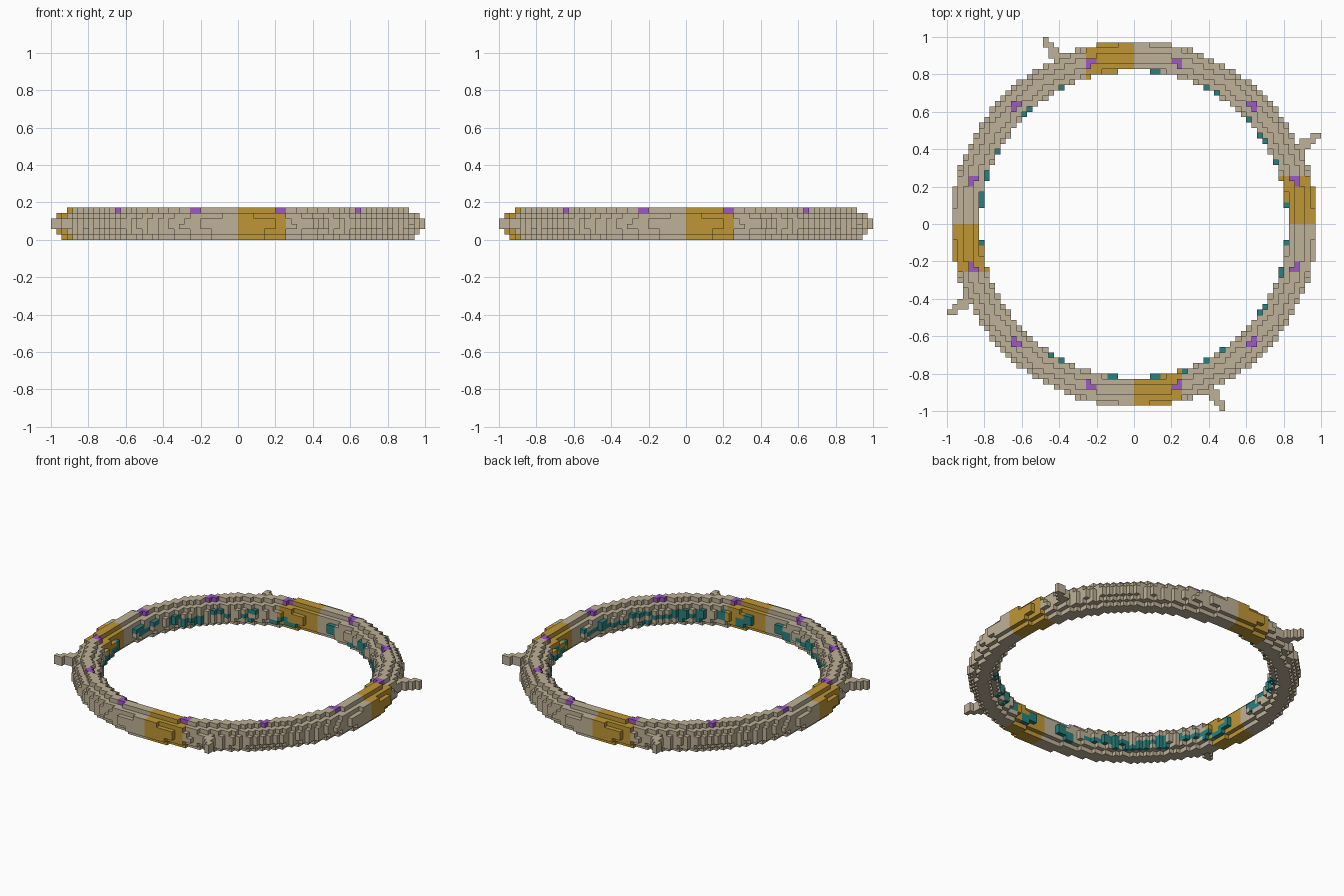
import bpy, bmesh, math, random
from mathutils import Vector

random.seed(4)
cube = bpy.data.objects.get("Cube")
if cube:
    bpy.data.objects.remove(cube, do_unlink=True)

HALF = 35                  # blocks from centre to the prong tips
SIZE = 1 / HALF            # edge of one block
LAYERS = 6
RING, TUBE, MID = 31.4, 2.8, 2.87   # torus measures in blocks


def material(name, r, g, b):
    mat = bpy.data.materials.new(name)
    mat.use_nodes = True
    mat.diffuse_color = (r, g, b, 1)
    mat.node_tree.nodes["Principled BSDF"].inputs["Base Color"].default_value = (r, g, b, 1)
    return mat


def quarter_turns(cell):
    """The cell and its three copies around the vertical axis."""
    i, j, k = cell
    for _ in range(4):
        yield i, j, k
        i, j = -j - 1, i


def tangent(x, y):
    """Distance along the nearest side, counted counter-clockwise."""
    if abs(x) > abs(y):
        return y if x > 0 else -y
    return -x if y > 0 else x


# Blocky torus
ring = set()
for i in range(-HALF, HALF):
    for j in range(-HALF, HALF):
        rho = math.hypot(i + 0.5, j + 0.5)
        for k in range(LAYERS):
            if math.hypot(rho - RING, k + 0.5 - MID) <= TUBE:
                ring.add((i, j, k))

# Four stepped docking prongs, one row of blocks at a time
prongs = set()
for j, first, last in ((13, 31, 31), (14, 31, 32), (15, 31, 33), (16, 33, 34)):
    for i in range(first, last + 1):
        for k in (2, 3):
            prongs.update(quarter_turns((i, j, k)))
prongs -= ring

# Random runs of windows along the inner wall
SLOTS = 90
lit = [[random.random() < chance for _ in range(SLOTS)] for chance in (0.4, 0.6, 0.45)]


def is_window(i, j, k):
    x, y = i + 0.5, j + 0.5
    slot = int((math.atan2(y, x) / math.tau + 0.5) * SLOTS) % SLOTS
    return 1 <= k <= 3 and math.hypot(x, y) < 29.5 and lit[k - 1][slot]


# Beacons on the top layer, every 30 degrees starting at 15
beacon_spots = [Vector((math.cos(a), math.sin(a))) * 31.4
                for a in (math.radians(15 + 30 * n) for n in range(12))]


def is_beacon(i, j, k):
    here = Vector((i + 0.5, j + 0.5))
    return k == LAYERS - 1 and any((here - s).length < 1.1 for s in beacon_spots)


def is_bay(i, j, k):
    return 0 < tangent(i + 0.5, j + 0.5) < 9


# Sort the ring blocks into parts
parts = {"ring_hull": set(), "cargo_bays": set(), "windows": set(), "beacons": set(),
         "docking_prongs": prongs}
for cell in ring:
    if is_beacon(*cell):
        parts["beacons"].add(cell)
    elif is_window(*cell):
        parts["windows"].add(cell)
    elif is_bay(*cell):
        parts["cargo_bays"].add(cell)
    else:
        parts["ring_hull"].add(cell)
solid = ring | prongs


def build_blocks(name, cells, mat):
    """Mesh of the block faces that are not hidden by a neighbour."""
    bm = bmesh.new()
    verts = {}

    def corner(p):
        key = tuple(p)
        if key not in verts:
            verts[key] = bm.verts.new([c * SIZE for c in key])
        return verts[key]

    for cell in sorted(cells):
        for axis in range(3):
            u, v = (axis + 1) % 3, (axis + 2) % 3
            for side in (0, 1):
                neighbour = list(cell)
                neighbour[axis] += 2 * side - 1
                if tuple(neighbour) in solid:
                    continue
                quad = []
                for du, dv in ((0, 0), (1, 0), (1, 1), (0, 1)):
                    p = list(cell)
                    p[axis] += side
                    p[u] += du
                    p[v] += dv
                    quad.append(corner(p))
                bm.faces.new(quad if side else quad[::-1])
    mesh = bpy.data.meshes.new(name)
    bm.to_mesh(mesh)
    bm.free()
    mesh.materials.append(mat)
    obj = bpy.data.objects.new(name, mesh)
    bpy.context.collection.objects.link(obj)


tan = material("sand", 0.52, 0.44, 0.31)
colours = {
    "ring_hull": tan,
    "docking_prongs": tan,
    "cargo_bays": material("gold", 0.52, 0.31, 0.035),
    "windows": material("teal", 0.02, 0.22, 0.21),
    "beacons": material("purple", 0.33, 0.10, 0.55),
}
for part, cells in parts.items():
    build_blocks(part, cells, colours[part])
